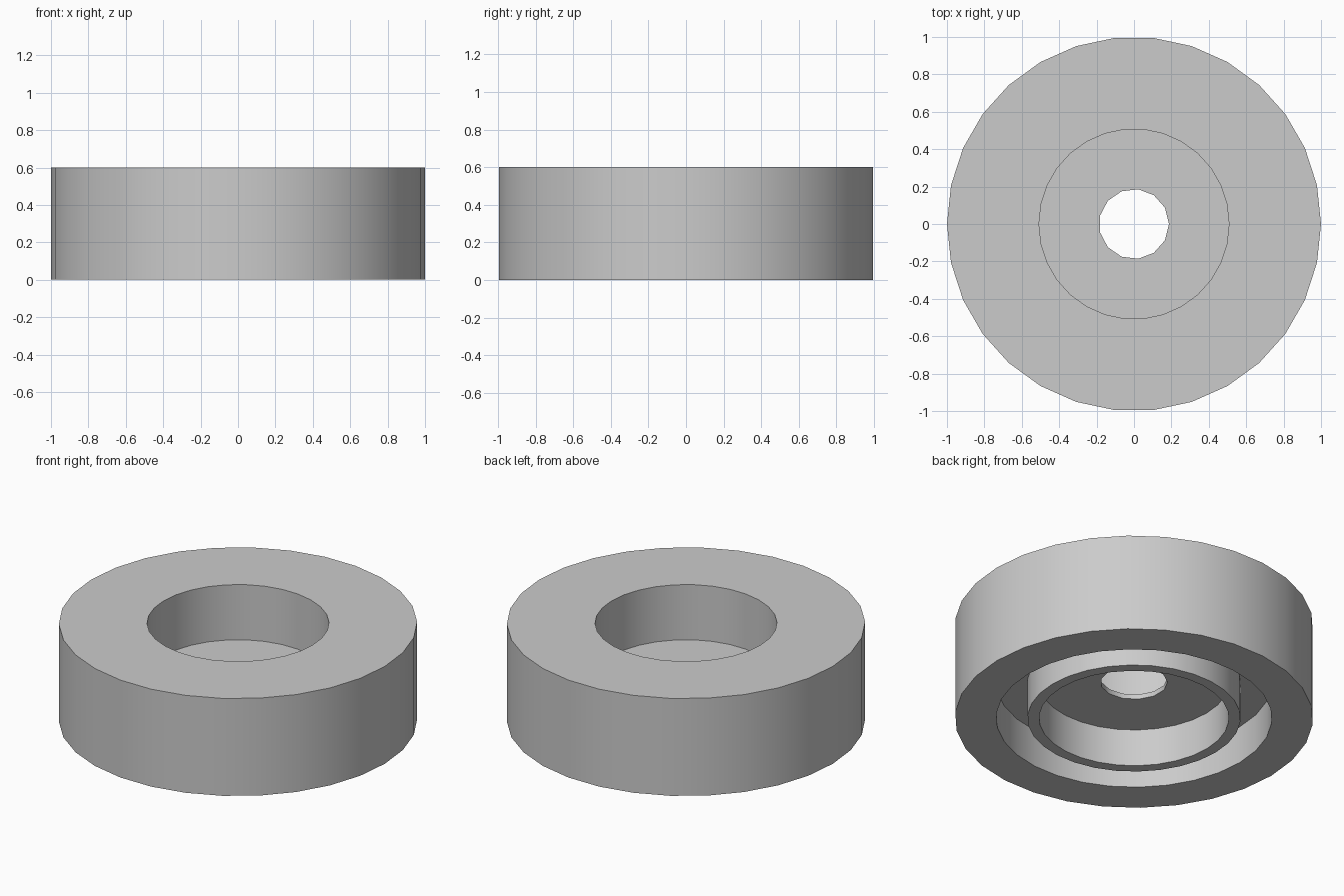
import bpy
import bmesh
from math import cos, sin, tau, radians

cube = bpy.data.objects.get("Cube")
if cube:
    bpy.data.objects.remove(cube, do_unlink=True)

SIDES = 30
HEIGHT = 0.6
WEB_LOW, WEB_HIGH = 0.23, 0.26

grey = bpy.data.materials.new("light grey")
grey.use_nodes = True
colour = (0.6, 0.6, 0.6, 1)
grey.diffuse_color = colour
grey.node_tree.nodes["Principled BSDF"].inputs["Base Color"].default_value = colour


def lathe(name, profile, sides):
    """Turn an (r, z) profile around z; its first and last points close as caps."""
    bm = bmesh.new()
    rings = [[bm.verts.new((r * cos(tau * i / sides), r * sin(tau * i / sides), z))
              for i in range(sides)] for r, z in profile]
    for a, b in zip(rings, rings[1:]):
        for i in range(sides):
            j = (i + 1) % sides
            bm.faces.new((a[i], a[j], b[j], b[i]))
    bm.faces.new(rings[0])
    bm.faces.new(rings[-1])
    bmesh.ops.recalc_face_normals(bm, faces=bm.faces)
    mesh = bpy.data.meshes.new(name)
    bm.to_mesh(mesh)
    bm.free()
    mesh.materials.append(grey)
    obj = bpy.data.objects.new(name, mesh)
    bpy.context.collection.objects.link(obj)
    return obj


# Ring body: underside recess, inner collar, groove, outer wall, top well
body = lathe("ring_body", [
    (0.53, WEB_LOW), (0.53, 0), (0.595, 0), (0.595, WEB_LOW),
    (0.77, WEB_LOW), (0.77, 0), (1, 0), (1, HEIGHT),
    (0.508, HEIGHT), (0.508, WEB_HIGH)], SIDES)

# Centre hole drilled through the thin web
drill = lathe("hole_cutter", [(0.187, 0.1), (0.187, 0.4)], 13)
drill.hide_render = True
cut = body.modifiers.new("centre_hole", 'BOOLEAN')
cut.operation = 'DIFFERENCE'
cut.solver = 'EXACT'
cut.object = drill

bpy.ops.object.select_all(action='DESELECT')
body.select_set(True)
bpy.context.view_layer.objects.active = body
bpy.ops.object.modifier_apply(modifier=cut.name)
bpy.data.objects.remove(drill, do_unlink=True)
bpy.ops.object.shade_smooth_by_angle(angle=radians(30))
